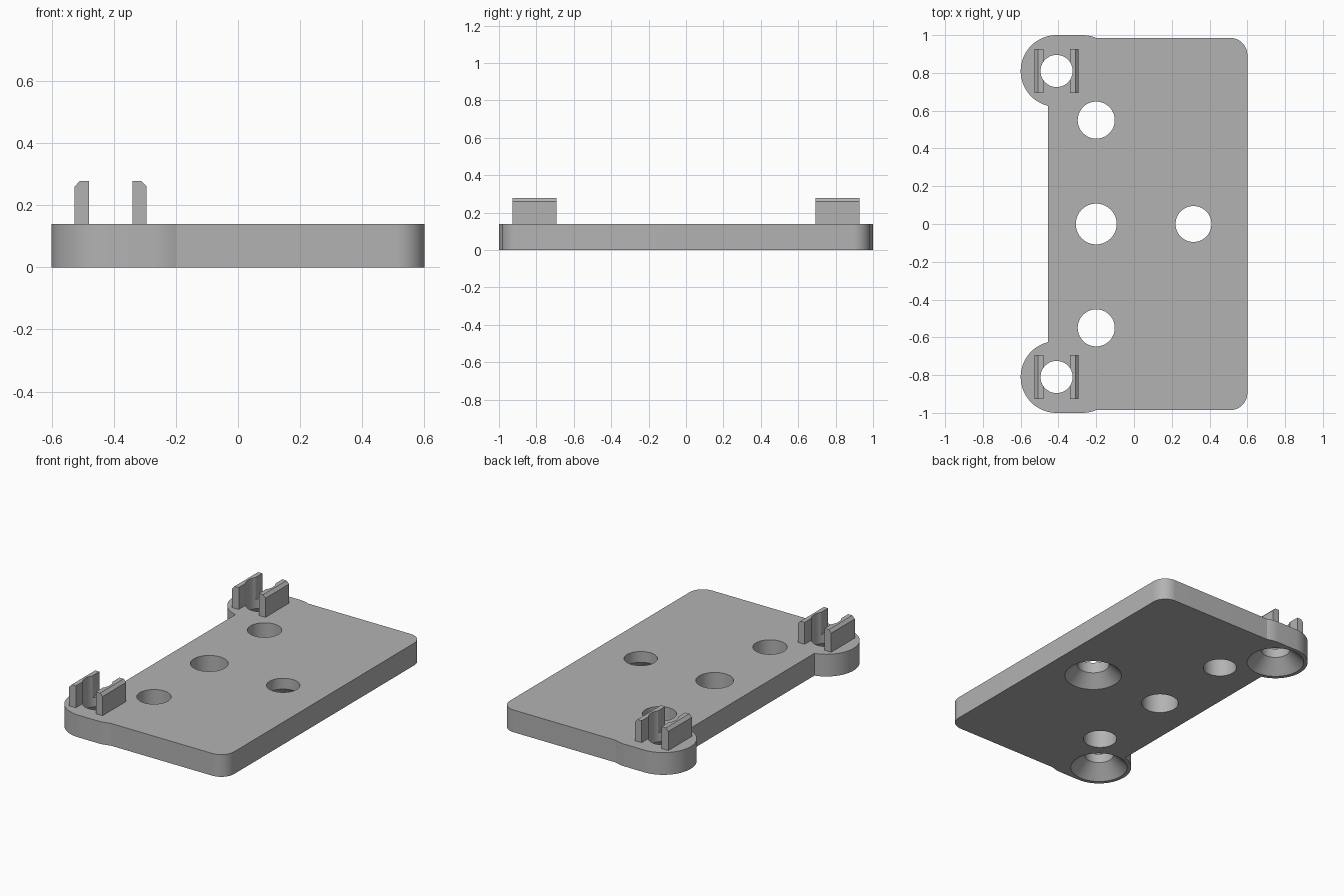
import bpy, bmesh
from math import radians, sin, cos

if "Cube" in bpy.data.objects:
    bpy.data.objects.remove(bpy.data.objects["Cube"])

THICK = 0.14
EAR_X, EAR_Y, EAR_R = -0.41, 0.81, 0.19

grey = bpy.data.materials.new("mid grey")
grey.use_nodes = True
colour = (0.45, 0.45, 0.45, 1)
grey.diffuse_color = colour
grey.node_tree.nodes["Principled BSDF"].inputs["Base Color"].default_value = colour


def arc(cx, cy, r, start, end, steps):
    angles = [radians(start + (end - start) * i / steps) for i in range(steps + 1)]
    return [(cx + r * cos(a), cy + r * sin(a)) for a in angles]


def extrude(name, points, direction):
    """Closed 3D profile swept along a direction."""
    bm = bmesh.new()
    face = bm.faces.new([bm.verts.new(p) for p in points])
    swept = bmesh.ops.extrude_face_region(bm, geom=[face])["geom"]
    verts = [v for v in swept if isinstance(v, bmesh.types.BMVert)]
    bmesh.ops.translate(bm, verts=verts, vec=direction)
    return finish(name, bm)


def finish(name, bm):
    bmesh.ops.recalc_face_normals(bm, faces=bm.faces)
    mesh = bpy.data.meshes.new(name)
    bm.to_mesh(mesh)
    bm.free()
    mesh.materials.append(grey)
    obj = bpy.data.objects.new(name, mesh)
    bpy.context.collection.objects.link(obj)
    return obj


def hole_cutter(x, y, r, sink=0):
    """Round drill, flared at 45 degrees to the underside when sink is set."""
    profile = [(r, -0.05), (r, 0.5)]
    if sink:
        profile = [(sink + 0.05, -0.05), (r, sink - r), (r, 0.5)]
    bm = bmesh.new()
    rings = [[bm.verts.new((px, py, z)) for px, py in arc(x, y, rad, 0, 360, 64)[:-1]]
             for rad, z in profile]
    for low, high in zip(rings, rings[1:]):
        for i in range(64):
            j = (i + 1) % 64
            bm.faces.new((low[i], low[j], high[j], high[i]))
    bm.faces.new(rings[0])
    bm.faces.new(rings[-1])
    return finish("hole_cutter", bm)


def cut(obj, cutters):
    for cutter in cutters:
        mod = obj.modifiers.new("hole", 'BOOLEAN')
        mod.operation = 'DIFFERENCE'
        mod.solver = 'EXACT'
        mod.object = cutter
    bpy.context.view_layer.update()
    mesh = bpy.data.meshes.new_from_object(
        obj.evaluated_get(bpy.context.evaluated_depsgraph_get()))
    obj.modifiers.clear()
    obj.data = mesh


# Plate outline: rounded corner, then the bulging ear, mirrored front to back
half = arc(0.51, 0.895, 0.09, 0, 90, 16)
half += arc(-0.274, EAR_Y, EAR_R, 67, 90, 6)
half += arc(EAR_X, EAR_Y, EAR_R, 90, 256, 40)
outline = half + [(x, -y) for x, y in reversed(half)]
plate = extrude("base_plate", [(x, y, 0) for x, y in outline], (0, 0, THICK))

# Plain and countersunk holes
ear_cutters = [hole_cutter(EAR_X, s * EAR_Y, 0.085, 0.167) for s in (1, -1)]
cutters = ear_cutters + [
    hole_cutter(-0.2, 0, 0.108),
    hole_cutter(-0.2, 0.55, 0.098),
    hole_cutter(-0.2, -0.55, 0.098),
    hole_cutter(0.315, 0, 0.095, 0.167),
]
cut(plate, cutters)
parts = [plate]

# Clip prongs beside each ear hole, bevelled on the outer top edge
prong = [(0.07, THICK), (0.116, THICK), (0.116, 0.26), (0.099, 0.278), (0.07, 0.278)]
for cutter, row, sy in zip(ear_cutters, ("back", "front"), (1, -1)):
    for side, sx in (("left", 1), ("right", -1)):
        points = [(EAR_X + sx * x, sy * EAR_Y - 0.117, z) for x, z in prong]
        clip = extrude(f"{row}_{side}_clip", points, (0, 0.234, 0))
        cut(clip, [cutter])
        parts.append(clip)

for cutter in cutters:
    bpy.data.objects.remove(cutter)

# Smooth the round walls, keep the edges crisp
bpy.ops.object.select_all(action='DESELECT')
for part in parts:
    part.select_set(True)
bpy.context.view_layer.objects.active = plate
bpy.ops.object.shade_smooth_by_angle(angle=radians(20))
